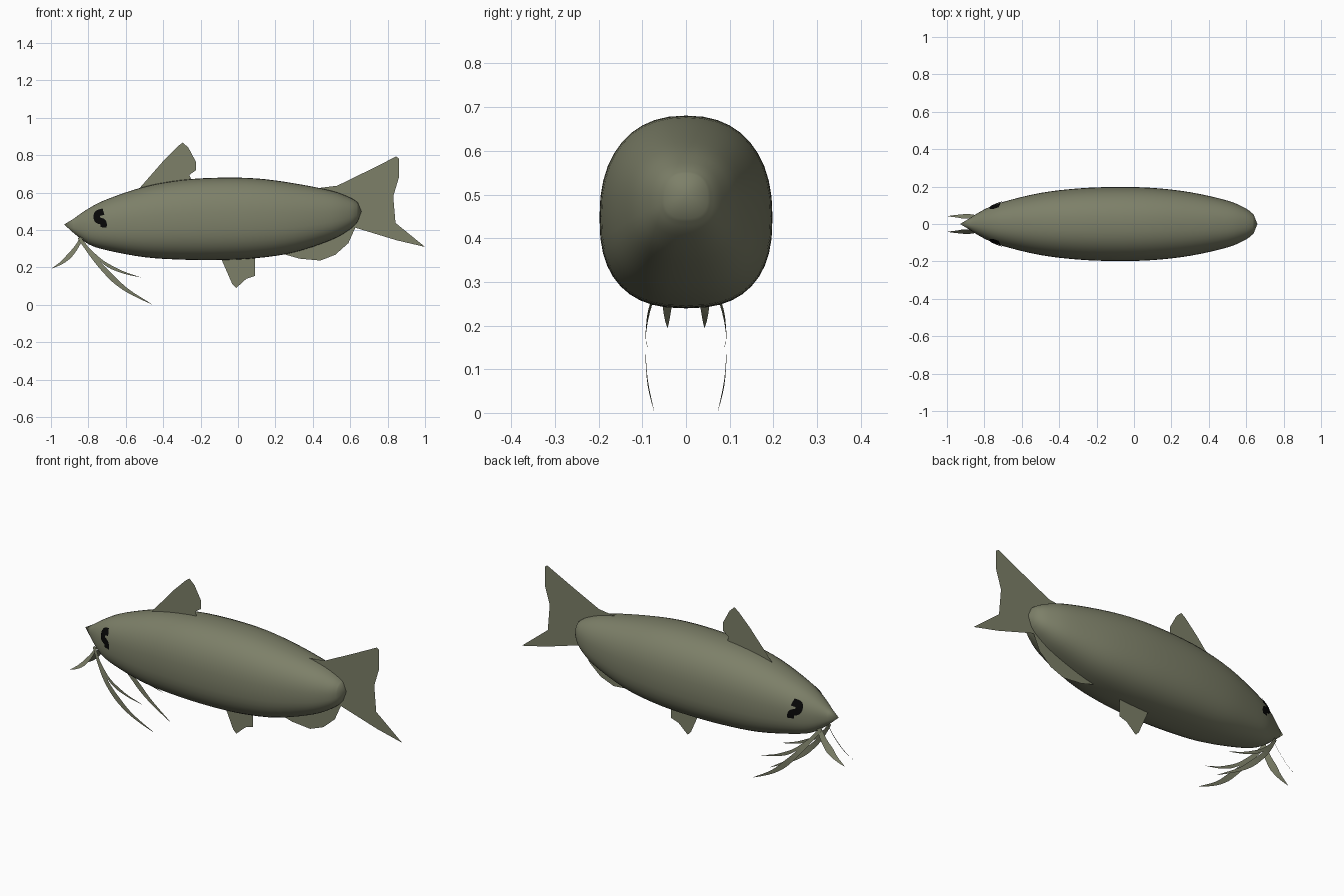
import bpy, bmesh, math
from mathutils import Vector
from mathutils.bvhtree import BVHTree

if "Cube" in bpy.data.objects:
    bpy.data.objects.remove(bpy.data.objects["Cube"])


def material(name, rgb):
    m = bpy.data.materials.new(name)
    m.diffuse_color = (*rgb, 1)
    m.use_nodes = True
    m.node_tree.nodes["Principled BSDF"].inputs["Base Color"].default_value = m.diffuse_color
    return m


OLIVE = material("olive skin", (0.205, 0.215, 0.14))
BLACK = material("eye black", (0.002, 0.002, 0.002))


def add_object(name, bm, mat, smooth=True):
    mesh = bpy.data.meshes.new(name)
    bm.to_mesh(mesh)
    for p in mesh.polygons:
        p.use_smooth = smooth
    mesh.materials.append(mat)
    obj = bpy.data.objects.new(name, mesh)
    bpy.context.collection.objects.link(obj)
    return obj


def spline(pts, steps):
    """Catmull-Rom curve through points of any dimension."""
    pts = [Vector(p) for p in pts]
    out = []
    for i in range(len(pts) - 1):
        a, b, c, d = pts[max(i - 1, 0)], pts[i], pts[i + 1], pts[min(i + 2, len(pts) - 1)]
        for k in range(steps):
            t = k / steps
            out.append(0.5 * (2 * b + (c - a) * t + (2 * a - 5 * b + 4 * c - d) * t * t
                              + (3 * b - a - 3 * c + d) * t ** 3))
    return out + [pts[-1]]


# Body: stations of x, bottom z, top z, half width
stations = [(-.88, .385, .46, .03), (-.8, .325, .515, .078), (-.7, .292, .565, .118),
            (-.5, .255, .632, .166), (-.3, .242, .668, .19), (-.1, .24, .68, .198),
            (.1, .25, .676, .193), (.3, .281, .65, .17), (.5, .348, .61, .125),
            (.6, .405, .573, .082), (.64, .445, .548, .05)]
SEG = 40
body = bmesh.new()
rings = []
for x, lo, hi, w in [tuple(p) for p in spline([Vector(s) for s in stations], 4)]:
    zc = lo + (hi - lo) * 0.47
    ring = []
    for i in range(SEG):
        a = 2 * math.pi * i / SEG
        c, s = math.cos(a), math.sin(a)
        n = 2 / (2.3 if s > 0 else 2.5)
        y = math.copysign(abs(c) ** n, c) * w
        z = zc + math.copysign(abs(s) ** n, s) * (hi - zc if s > 0 else zc - lo)
        ring.append(body.verts.new((x, y, z)))
    rings.append(ring)
for r0, r1 in zip(rings, rings[1:]):
    for i in range(SEG):
        j = (i + 1) % SEG
        body.faces.new((r0[i], r1[i], r1[j], r0[j]))
nose, rump = body.verts.new((-.93, 0, .43)), body.verts.new((.66, 0, .5))
for i in range(SEG):
    j = (i + 1) % SEG
    body.faces.new((nose, rings[0][i], rings[0][j]))
    body.faces.new((rump, rings[-1][j], rings[-1][i]))
bmesh.ops.recalc_face_normals(body, faces=body.faces)
add_object("body", body, OLIVE)
surface = BVHTree.FromBMesh(body)

# Fins: flat sheets on the centre plane
fins = {
    "dorsal_fin": [(-.53, .62), (-.39, .78), (-.32, .85), (-.295, .868), (-.265, .84), (-.225, .765),
                   (-.225, .72), (-.26, .695), (-.25, .67), (-.25, .6), (-.5, .6)],
    "tail_fin": [(.41, .622), (.53, .637), (.7, .72), (.845, .793), (.86, .783), (.86, .68), (.83, .58),
                 (.76, .505), (1, .31), (.85, .345), (.62, .415), (.55, .45), (.45, .55)],
    "anal_fin": [(.18, .29), (.33, .247), (.44, .237), (.52, .268), (.59, .33), (.63, .42), (.5, .45), (.2, .35)],
    "pelvic_fin": [(-.1, .27), (-.03, .11), (-.01, .09), (.045, .14), (.09, .155), (.09, .3), (-.1, .3)],
}
for name, outline in fins.items():
    bm = bmesh.new()
    bm.faces.new([bm.verts.new((x, 0, z)) for x, z in outline])
    bmesh.ops.triangulate(bm, faces=bm.faces)
    add_object(name, bm, OLIVE, False)


def ribbon(name, path, width_at, across, mat, project=None):
    """Flat strip along a path; across(tangent) gives its width direction."""
    bm = bmesh.new()
    pairs = []
    for i, p in enumerate(path):
        t = path[min(i + 1, len(path) - 1)] - path[max(i - 1, 0)]
        d = across(t.normalized()) * width_at(i / (len(path) - 1)) / 2
        ends = [p - d, p + d]
        if project:
            ends = [project(e) for e in ends]
        pairs.append([bm.verts.new(e) for e in ends])
    for (a, b), (c, d) in zip(pairs, pairs[1:]):
        bm.faces.new((a, b, d, c))
    return add_object(name, bm, mat, False)


def taper(w):
    return lambda t: w * (0.55 + 0.9 * t if t < 0.5 else 1) * max(0.03, min(1, 2.2 * (1 - t)))


def in_side(t):
    return Vector((-t.z, 0, t.x)).normalized()


# Barbels and eyes on both sides
long_path = [(-.85, .04, .36), (-.74, .088, .215), (-.61, .09, .09), (-.46, .073, .003)]
short_path = [(-.84, .05, .34), (-.73, .085, .235), (-.63, .091, .18), (-.52, .088, .147)]
front_path = [(-.83, .035, .37), (-.87, .04, .30), (-.93, .042, .235), (-.995, .042, .195)]
eye_path = [(-.718, 0, .497), (-.75, 0, .485), (-.75, 0, .455), (-.72, 0, .442), (-.718, 0, .415)]
for label, s in (("left", -1), ("right", 1)):
    def side(path, s=s):
        return spline([(x, y * s, z) for x, y, z in path], 6)

    def onto_skin(p, s=s):
        hit = surface.ray_cast(Vector((p.x, s, p.z)), Vector((0, -s, 0)))
        return hit[0] + hit[1] * 0.004

    def tilted(t, s=s):
        w = Vector((.8, s, -.7))
        return (w - t * w.dot(t)).normalized()

    ribbon(f"long_barbel_{label}", side(long_path), taper(.03), in_side, OLIVE)
    ribbon(f"short_barbel_{label}", side(short_path), taper(.018), in_side, OLIVE)
    ribbon(f"front_barbel_{label}", side(front_path), taper(.036), tilted, OLIVE)
    ribbon(f"eye_{label}", side(eye_path), lambda t: .034, in_side, BLACK, onto_skin)
